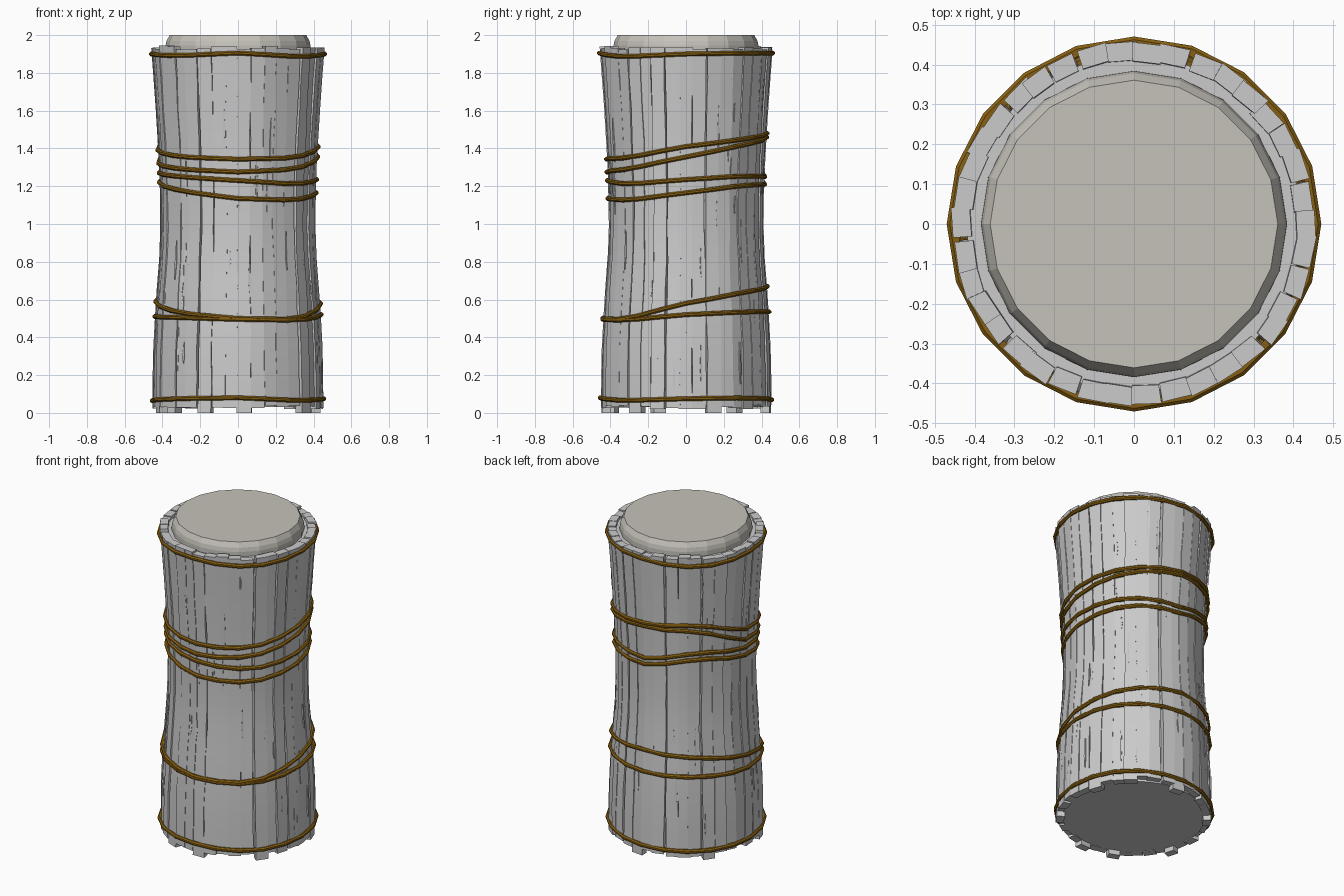
import bpy, bmesh, random
from math import sin, cos, radians, pi

if "Cube" in bpy.data.objects:
    bpy.data.objects.remove(bpy.data.objects["Cube"])

random.seed(7)
PROFILE = [(0, .449), (.3, .446), (.6, .43), (.85, .41), (1.05, .405),
           (1.3, .413), (1.55, .427), (1.75, .441), (1.95, .456)]


def lerp_table(table, t):
    for (a, u), (b, v) in zip(table, table[1:]):
        if t <= b:
            return u + (v - u) * (t - a) / (b - a)
    return table[-1][1]


def material(name, color):
    m = bpy.data.materials.new(name)
    m.diffuse_color = (*color, 1)
    m.use_nodes = True
    m.node_tree.nodes["Principled BSDF"].inputs["Base Color"].default_value = m.diffuse_color
    return m


def finish(bm, name, mat=None, smooth=None):
    bmesh.ops.recalc_face_normals(bm, faces=bm.faces[:])
    me = bpy.data.meshes.new(name)
    bm.to_mesh(me)
    bm.free()
    ob = bpy.data.objects.new(name, me)
    bpy.context.collection.objects.link(ob)
    if mat:
        me.materials.append(mat)
    if smooth:
        bpy.ops.object.select_all(action='DESELECT')
        ob.select_set(True)
        bpy.context.view_layer.objects.active = ob
        bpy.ops.object.shade_smooth_by_angle(angle=radians(smooth))
    return ob


def skin(bm, rings, closed=False):
    """Bridge equal rings of vertices; cap the ends unless closed."""
    n = len(rings[0])
    pairs = list(zip(rings, rings[1:]))
    if closed:
        pairs.append((rings[-1], rings[0]))
    for a, b in pairs:
        for i in range(n):
            j = (i + 1) % n
            bm.faces.new((a[i], a[j], b[j], b[i]))
    if not closed:
        bm.faces.new(rings[0])
        bm.faces.new(rings[-1])


def lathe(name, profile, sides=20, mat=None, smooth=None):
    bm = bmesh.new()
    skin(bm, [[bm.verts.new((r * cos(2 * pi * i / sides), r * sin(2 * pi * i / sides), z))
               for i in range(sides)] for r, z in profile])
    return finish(bm, name, mat, smooth)


rope_mat = material("rope", (.24, .115, .006))
cap_mat = material("pale_wood", (.56, .54, .49))

# inner body behind the planks, and the pale lid standing out of the top
lathe("inner_body", [(r - .035, max(z, .03) if z < 1.9 else 1.915) for z, r in PROFILE], 40, smooth=30)
lathe("lid", [(.385, 1.88), (.384, 1.945), (.378, 1.97), (.361, 2.0)], 20, cap_mat)

# ring of rough upright planks
bm = bmesh.new()
COUNT = 38
for k in range(COUNT):
    angle = 2 * pi * (k + random.uniform(-.15, .15)) / COUNT
    yaw = radians(random.uniform(-5, 5))
    out = random.uniform(-.005, .003)
    z0 = 0 if k in (2, 9, 15, 21, 26, 29, 34) else random.uniform(.02, .045)
    z1 = random.uniform(1.92, 1.945)
    rings = []
    for s in range(13):
        z = z0 + (z1 - z0) * s / 12
        r = lerp_table(PROFILE, z) + out
        left, right = [r * pi / COUNT + random.uniform(-.003, .005) for _ in 'ab']
        ring = []
        for depth, w in ((0, -left), (0, right), (-.047, right * .9), (-.047, -left * .9)):
            x = r + depth + w * sin(yaw)
            ring.append(bm.verts.new((x * cos(angle) - w * sin(angle),
                                      x * sin(angle) + w * cos(angle), z)))
        rings.append(ring)
    skin(bm, rings)
finish(bm, "planks", smooth=30)

# thin dark-edged splits carved look: slim raised slivers along the planks
bm = bmesh.new()
for k in range(60):
    a = random.uniform(0, 2 * pi)
    z, h = random.uniform(.1, 1.6), random.uniform(.08, .25)
    rings = []
    for s, w in ((0, .001), (.4, .006), (1, .001)):
        r = lerp_table(PROFILE, z + h * s)
        rings.append([bm.verts.new(((r + d) * cos(a + e / r), (r + d) * sin(a + e / r), z + h * s))
                      for d, e in ((-.01, -w), (.003, -w), (.001, w), (-.01, w))])
    skin(bm, rings)
finish(bm, "splinters")


# rope bands: heights given every 45 degrees starting at +x, going round by the back
def rope(name, heights, half=.012):
    table = [(45 * i, h) for i, h in enumerate(heights + heights[:1])]
    bm = bmesh.new()
    rings = []
    for i in range(20):
        z = lerp_table(table, i * 18)
        r = lerp_table(PROFILE, z) + .005
        a = radians(i * 18)
        rings.append([bm.verts.new(((r + d) * cos(a), (r + d) * sin(a), z + h * half))
                      for d, h in ((-.013, -1), (.005, -1), (.013, -.4),
                                   (.013, .4), (.005, 1), (-.013, 1))])
    skin(bm, rings, closed=True)
    finish(bm, name, rope_mat)


ROPES = {
    "top_rope": [1.90, 1.905, 1.905, 1.88, 1.90, 1.89, 1.905, 1.885],
    "upper_rope_1": [1.41, 1.45, 1.48, 1.50, 1.39, 1.355, 1.343, 1.35],
    "upper_rope_2": [1.355, 1.42, 1.46, 1.46, 1.32, 1.29, 1.275, 1.29],
    "upper_rope_3": [1.235, 1.255, 1.25, 1.32, 1.27, 1.25, 1.23, 1.21],
    "upper_rope_4": [1.165, 1.205, 1.21, 1.28, 1.22, 1.175, 1.135, 1.125],
    "lower_rope_1": [.58, .64, .67, .65, .59, .53, .50, .495],
    "lower_rope_2": [.52, .535, .535, .53, .51, .505, .495, .49],
    "bottom_rope": [.075, .08, .07, .06, .065, .075, .08, .065],
}
for rope_name, hs in ROPES.items():
    rope(rope_name, hs)
